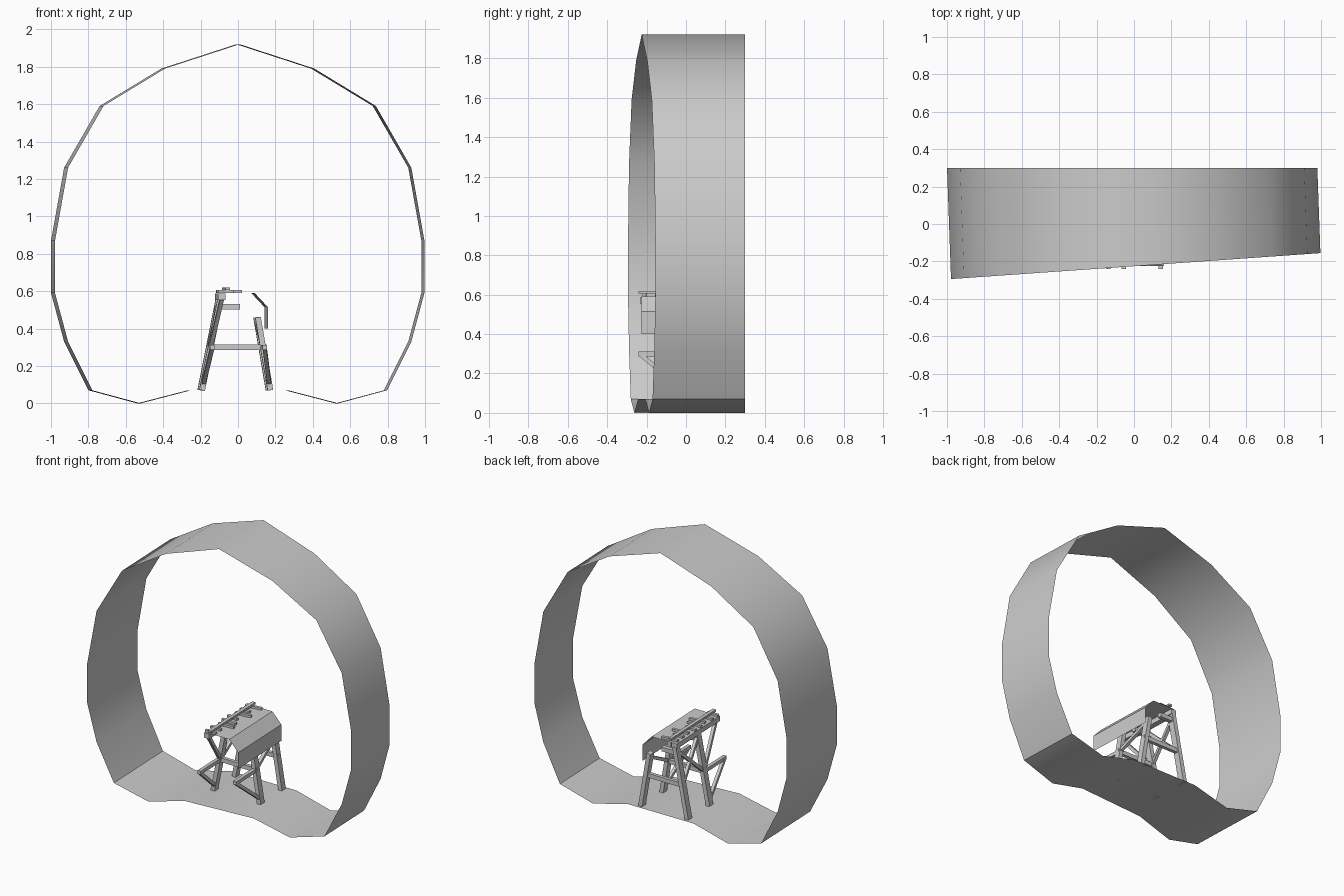
import bpy, bmesh, math, random
from mathutils import Vector, Matrix

random.seed(4)
cube = bpy.data.objects.get("Cube")
if cube:
    bpy.data.objects.remove(cube)

grey = bpy.data.materials.new("plain_grey")
grey.use_nodes = True
grey.diffuse_color = (0.6, 0.6, 0.6, 1)
grey.node_tree.nodes["Principled BSDF"].inputs["Base Color"].default_value = (0.6, 0.6, 0.6, 1)

SKEW = -0.036  # sideways drift of the passage along its length


def finish(name, bm, smooth=None):
    for v in bm.verts:
        v.co.x += SKEW * (v.co.y - 0.03)
    mesh = bpy.data.meshes.new(name)
    bm.to_mesh(mesh)
    bm.free()
    mesh.materials.append(grey)
    obj = bpy.data.objects.new(name, mesh)
    bpy.context.collection.objects.link(obj)
    if smooth:
        bpy.ops.object.select_all(action="DESELECT")
        obj.select_set(True)
        bpy.context.view_layer.objects.active = obj
        bpy.ops.object.shade_smooth_by_angle(angle=math.radians(smooth))
    return obj


def sheet(name, profile, front, back, closed=False, smooth=None):
    """Sweep an x/z profile along y between two end functions of x."""
    bm = bmesh.new()
    rows = [[bm.verts.new((x, f(x), z)) for x, z in profile] for f in (front, back)]
    n = len(profile)
    for i in range(n if closed else n - 1):
        j = (i + 1) % n
        bm.faces.new((rows[0][j], rows[0][i], rows[1][i], rows[1][j]))
    return finish(name, bm, smooth)


def bars(name, segments, width, depth):
    """Square timbers between pairs of points."""
    bm = bmesh.new()
    for p, q in segments:
        p, q = Vector(p), Vector(q)
        d = q - p
        side = Vector((0, 1, 0)) if abs(d.y) < 0.01 else Vector((1, 0, 0))
        z = d.normalized()
        x = side.cross(z).normalized()
        y = z.cross(x)
        rot = Matrix((x, y, z)).transposed().to_4x4()
        size = Matrix.Diagonal((width, depth, d.length, 1))
        bmesh.ops.create_cube(bm, size=1, matrix=Matrix.Translation((p + q) / 2) @ rot @ size)
    return finish(name, bm)


# Passage shell, open at both ends, front end cut at a slant
half = [(0.26, 0.07), (0.53, 0), (0.79, 0.07), (0.92, 0.33), (0.99, 0.59), (0.99, 0.87),
        (0.92, 1.26), (0.73, 1.59), (0.40, 1.79)]
ring = half + [(0, 1.92)] + [(-x, z) for x, z in reversed(half)]
sheet("passage_shell", ring, lambda x: -0.225 + 0.07 * x, lambda x: 0.3, True, 40)

# Folded cover plate on the trestle
cover = [(-0.10, 0.59), (0.08, 0.59), (0.15, 0.515), (0.15, 0.40)]
sheet("cover_plate", cover, lambda x: -0.225, lambda x: 0.285)


def left_leg(z):
    return -0.193 + 0.20 * (z - 0.07)


def right_leg(z):
    return 0.172 - 0.17 * (z - 0.07)


FRONT, BENTS, MID = -0.23, (0.01, 0.26), 0.30
sides = ((left_leg, 0.56), (right_leg, 0.46))


def on(leg, y, z):
    return (leg(z), y, z)


# Legs
bars("trestle_legs", [(on(leg, y, 0.07), on(leg, y, top))
                      for leg, top in sides for y in BENTS], 0.03, 0.045)

# Cross beams and side rails at mid height
bars("cross_beams", [((-0.15, y, MID), (0.15, y, MID)) for y in BENTS], 0.03, 0.025)
bars("side_rails", [(on(leg, FRONT - 0.01, MID), on(leg, BENTS[0], MID)) for leg, _ in sides],
     0.025, 0.025)

# Diagonal braces in the leg planes
braces = []
for leg, top in sides:
    braces.append((on(leg, FRONT, MID - 0.005), on(leg, BENTS[0], 0.10)))
    braces.append((on(leg, BENTS[0], MID), on(leg, BENTS[1], top - 0.03)))
braces.append((on(left_leg, FRONT + 0.02, 0.56), on(left_leg, BENTS[0], MID)))
braces.append((on(left_leg, BENTS[0], 0.54), on(left_leg, BENTS[1], MID)))
bars("diagonal_braces", braces, 0.022, 0.022)

# Short brackets under the cover
bars("top_brackets", [((-0.09, y, 0.517), (0.01, y, 0.517)) for y in BENTS], 0.03, 0.03)

# Cap beam, ties and track rails on top
bars("cap_beam", [((-0.095, FRONT, 0.57), (-0.095, 0.28, 0.57))], 0.035, 0.04)
ties = []
for i in range(8):
    y = -0.21 + i * 0.066
    a, b = random.uniform(-0.12, -0.10), random.uniform(-0.04, 0.03)
    ties.append(((a, y, 0.598), (b, y + random.uniform(-0.018, 0.018), 0.598)))
bars("track_ties", ties, 0.015, 0.02)
bars("track_rail", [((-0.065, FRONT - 0.01, 0.612), (-0.065, 0.285, 0.612))], 0.014, 0.024)
